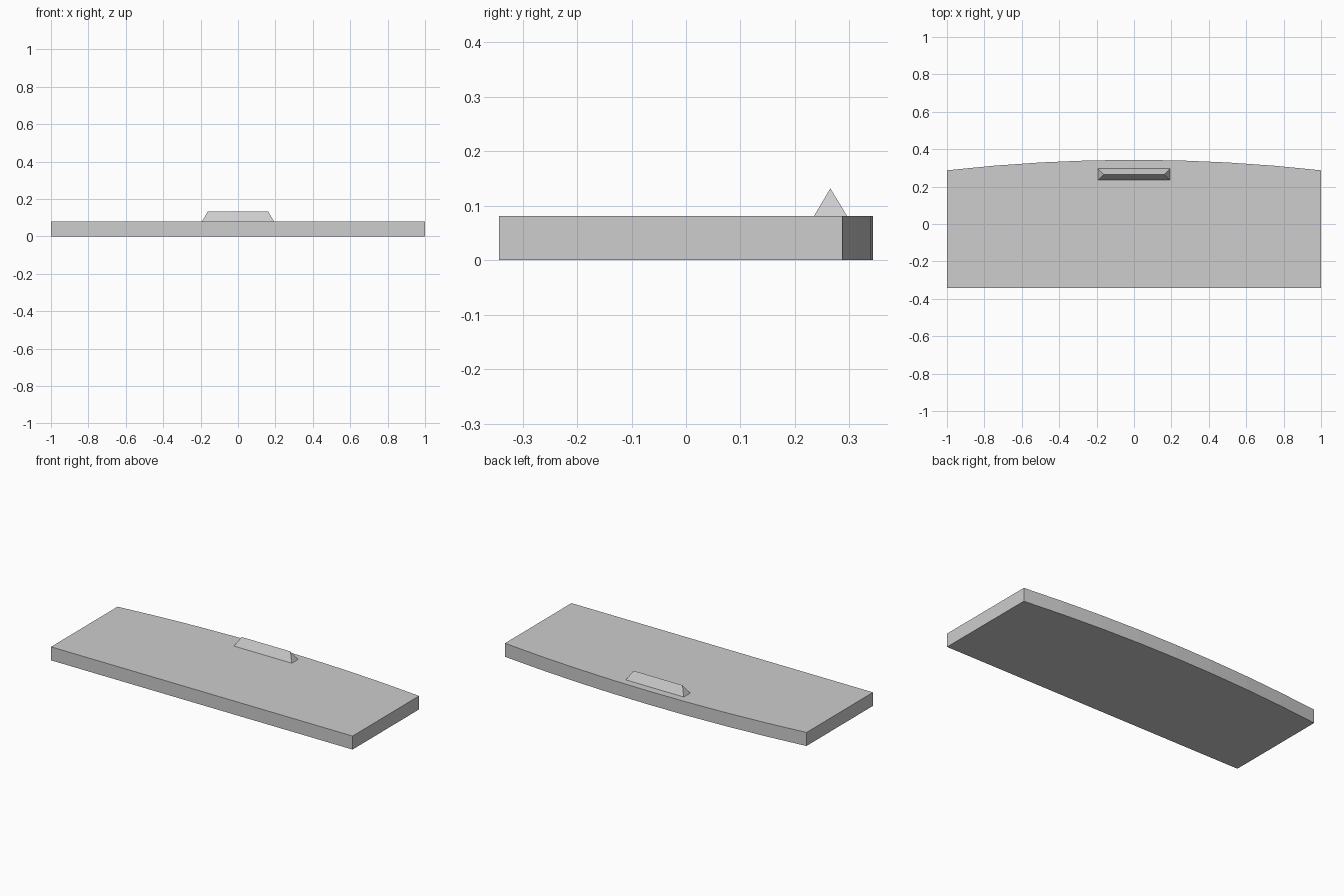
import bpy
import bmesh

cube = bpy.data.objects.get("Cube")
if cube:
    bpy.data.objects.remove(cube, do_unlink=True)

grey = bpy.data.materials.new("light_grey")
grey.use_nodes = True
colour = (0.61, 0.61, 0.61, 1)
grey.diffuse_color = colour
grey.node_tree.nodes["Principled BSDF"].inputs["Base Color"].default_value = colour

THICKNESS = 0.081


def finish(name, bm):
    """Turn a bmesh into a flat-shaded grey object."""
    bmesh.ops.recalc_face_normals(bm, faces=bm.faces)
    mesh = bpy.data.meshes.new(name)
    bm.to_mesh(mesh)
    bm.free()
    mesh.materials.append(grey)
    obj = bpy.data.objects.new(name, mesh)
    bpy.context.collection.objects.link(obj)
    return obj


# Slab: straight front edge, gently bowed back edge in eight segments
bm = bmesh.new()
outline = [(-1, -0.343), (1, -0.343)]
for i in range(9):
    x = 1 - i / 4
    outline.append((x, 0.343 - 0.056 * x * x))
base = bm.faces.new([bm.verts.new((x, y, 0)) for x, y in outline])
extruded = bmesh.ops.extrude_face_region(bm, geom=[base], use_keep_orig=True)
top = [v for v in extruded["geom"] if isinstance(v, bmesh.types.BMVert)]
bmesh.ops.translate(bm, verts=top, vec=(0, 0, THICKNESS))
finish("slab", bm)

# Ridge: triangular bar with sloped ends, standing near the back edge
bm = bmesh.new()
ends = []
for side in (-1, 1):
    ends.append([bm.verts.new(p) for p in (
        (side * 0.192, 0.235, THICKNESS),
        (side * 0.192, 0.296, THICKNESS),
        (side * 0.162, 0.265, 0.132))])
left, right = ends
bm.faces.new(left)
bm.faces.new(right)
for i in range(3):
    j = (i + 1) % 3
    bm.faces.new((left[i], left[j], right[j], right[i]))
finish("ridge", bm)
